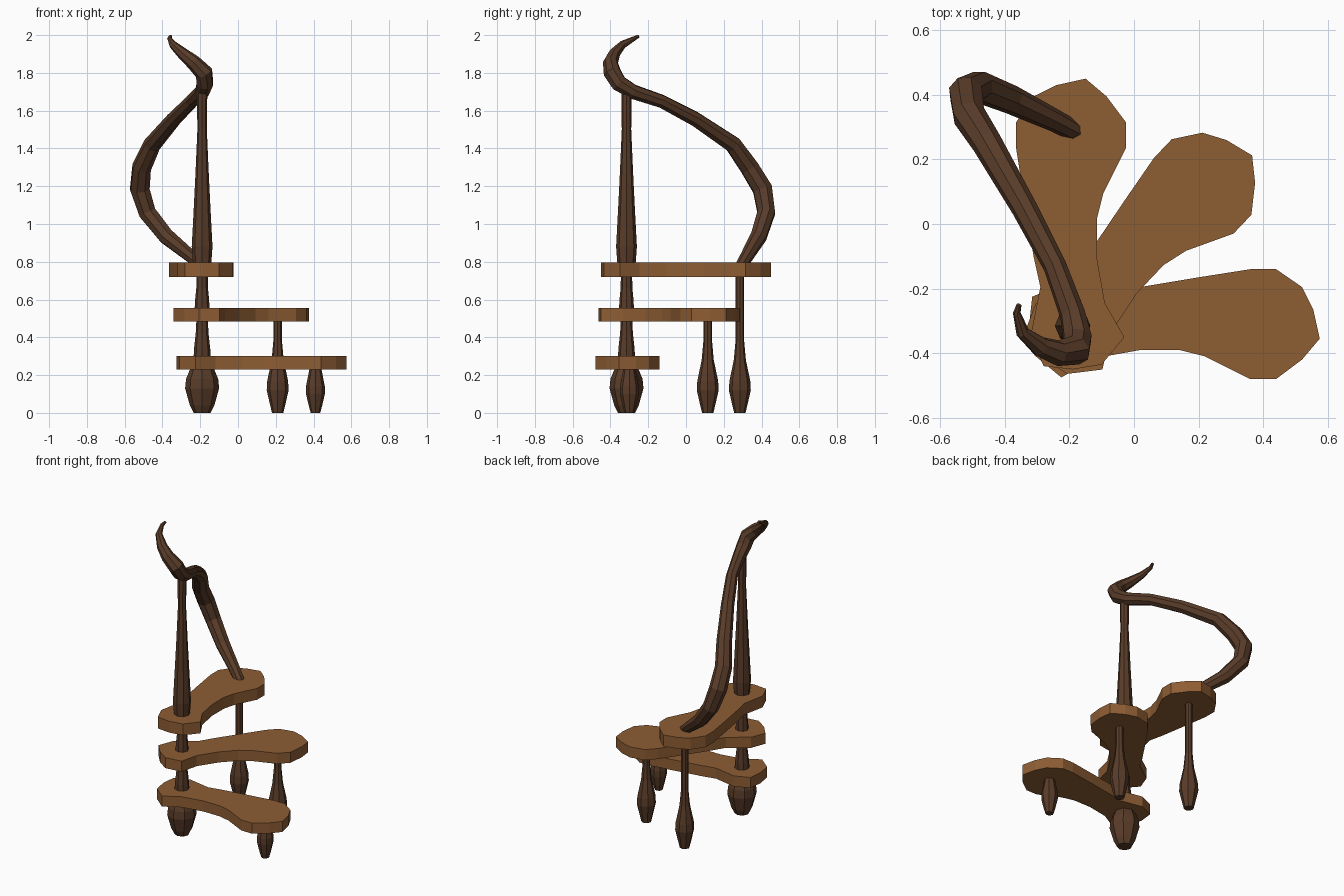
import bpy, bmesh
from math import radians
from mathutils import Matrix, Vector

if "Cube" in bpy.data.objects:
    bpy.data.objects.remove(bpy.data.objects["Cube"])

POST = (-0.19, -0.315)


def material(name, color):
    m = bpy.data.materials.new(name)
    m.diffuse_color = color
    m.use_nodes = True
    m.node_tree.nodes["Principled BSDF"].inputs["Base Color"].default_value = m.diffuse_color
    return m


dark = material("dark_wood", (0.10, 0.045, 0.022, 1))
light = material("light_wood", (0.27, 0.11, 0.034, 1))


def tube(name, points):
    """Eight-sided tube through (x, y, z, radius) points, flat shaded."""
    cu = bpy.data.curves.new(name, 'CURVE')
    cu.dimensions = '3D'
    cu.bevel_depth = 1.0
    cu.bevel_resolution = 2
    cu.use_fill_caps = True
    sp = cu.splines.new('POLY')
    sp.points.add(len(points) - 1)
    sp.use_smooth = False
    for p, (x, y, z, r) in zip(sp.points, points):
        p.co = (x, y, z, 1)
        p.radius = r
    cu.materials.append(dark)
    ob = bpy.data.objects.new(name, cu)
    bpy.context.collection.objects.link(ob)
    bpy.ops.object.select_all(action='DESELECT')
    ob.select_set(True)
    bpy.context.view_layer.objects.active = ob
    bpy.ops.object.convert(target='MESH')


def turned(name, xy, profile):
    """Vertical turned post from (z, radius) pairs."""
    tube(name, [(xy[0], xy[1], z, r) for z, r in profile])


# Tread outline around the post axis, pointing along +y
OUTLINE = [(0.16, -0.035), (0.10, 0.07), (0.075, 0.21), (0.075, 0.33), (0.095, 0.41),
           (0.165, 0.55), (0.165, 0.63), (0.105, 0.71), (0.04, 0.765), (-0.05, 0.745),
           (-0.12, 0.71), (-0.175, 0.63), (-0.175, 0.55), (-0.15, 0.39), (-0.12, 0.21),
           (-0.10, 0.12), (-0.13, -0.03), (-0.09, -0.125), (0.0, -0.135), (0.09, -0.12)]


def tread(name, angle, z0, z1):
    bm = bmesh.new()
    rot = Matrix.Rotation(radians(angle), 3, 'Z')
    base = Vector((POST[0], POST[1], z0))
    face = bm.faces.new([bm.verts.new(rot @ Vector((x, y, 0)) + base) for x, y in OUTLINE])
    ext = bmesh.ops.extrude_face_region(bm, geom=[face])
    bmesh.ops.translate(bm, vec=(0, 0, z1 - z0),
                        verts=[v for v in ext['geom'] if isinstance(v, bmesh.types.BMVert)])
    bmesh.ops.recalc_face_normals(bm, faces=bm.faces)
    me = bpy.data.meshes.new(name)
    bm.to_mesh(me)
    bm.free()
    me.materials.append(light)
    bpy.context.collection.objects.link(bpy.data.objects.new(name, me))


# Three fanned treads
tread("lower_tread", -90, 0.23, 0.30)
tread("middle_tread", -43.5, 0.485, 0.555)
tread("upper_tread", 0, 0.72, 0.795)

# Main post, one turned section between each tread
turned("post_foot", POST, [(0, 0.045), (0.04, 0.065), (0.13, 0.09), (0.18, 0.085), (0.24, 0.06)])
turned("post_lower", POST, [(0.29, 0.045), (0.34, 0.043), (0.42, 0.034), (0.495, 0.03)])
turned("post_middle", POST, [(0.545, 0.04), (0.60, 0.037), (0.66, 0.031), (0.73, 0.03)])
turned("post_upper", POST, [(0.785, 0.048), (0.88, 0.055), (1.05, 0.046), (1.25, 0.036),
                            (1.5, 0.025), (1.72, 0.028)])

# Outer legs under the tread ends
turned("lower_leg", (0.41, -0.30), [(0, 0.025), (0.04, 0.036), (0.10, 0.05), (0.14, 0.05), (0.24, 0.03)])
for name, xy, top in (("middle_leg", (0.21, 0.115), 0.495), ("upper_leg", (-0.19, 0.285), 0.73)):
    turned(name, xy, [(0, 0.03), (0.05, 0.042), (0.12, 0.058), (0.17, 0.055),
                      (0.28, 0.032), (0.38, 0.023), (top, 0.023)])

# Sweeping handrail ending in a tapered hook
tube("handrail", [
    (-0.17, 0.28, 0.76, 0.03), (-0.245, 0.32, 0.825, 0.035), (-0.38, 0.385, 0.935, 0.045),
    (-0.48, 0.425, 1.06, 0.05), (-0.52, 0.405, 1.185, 0.055), (-0.51, 0.335, 1.30, 0.052),
    (-0.455, 0.25, 1.42, 0.047), (-0.34, 0.05, 1.555, 0.04), (-0.245, -0.13, 1.65, 0.036),
    (-0.19, -0.28, 1.70, 0.04), (-0.175, -0.355, 1.745, 0.046), (-0.18, -0.39, 1.80, 0.048),
    (-0.235, -0.40, 1.855, 0.04), (-0.29, -0.38, 1.90, 0.032), (-0.345, -0.335, 1.95, 0.021),
    (-0.363, -0.275, 1.982, 0.012), (-0.356, -0.25, 1.995, 0.008)])
